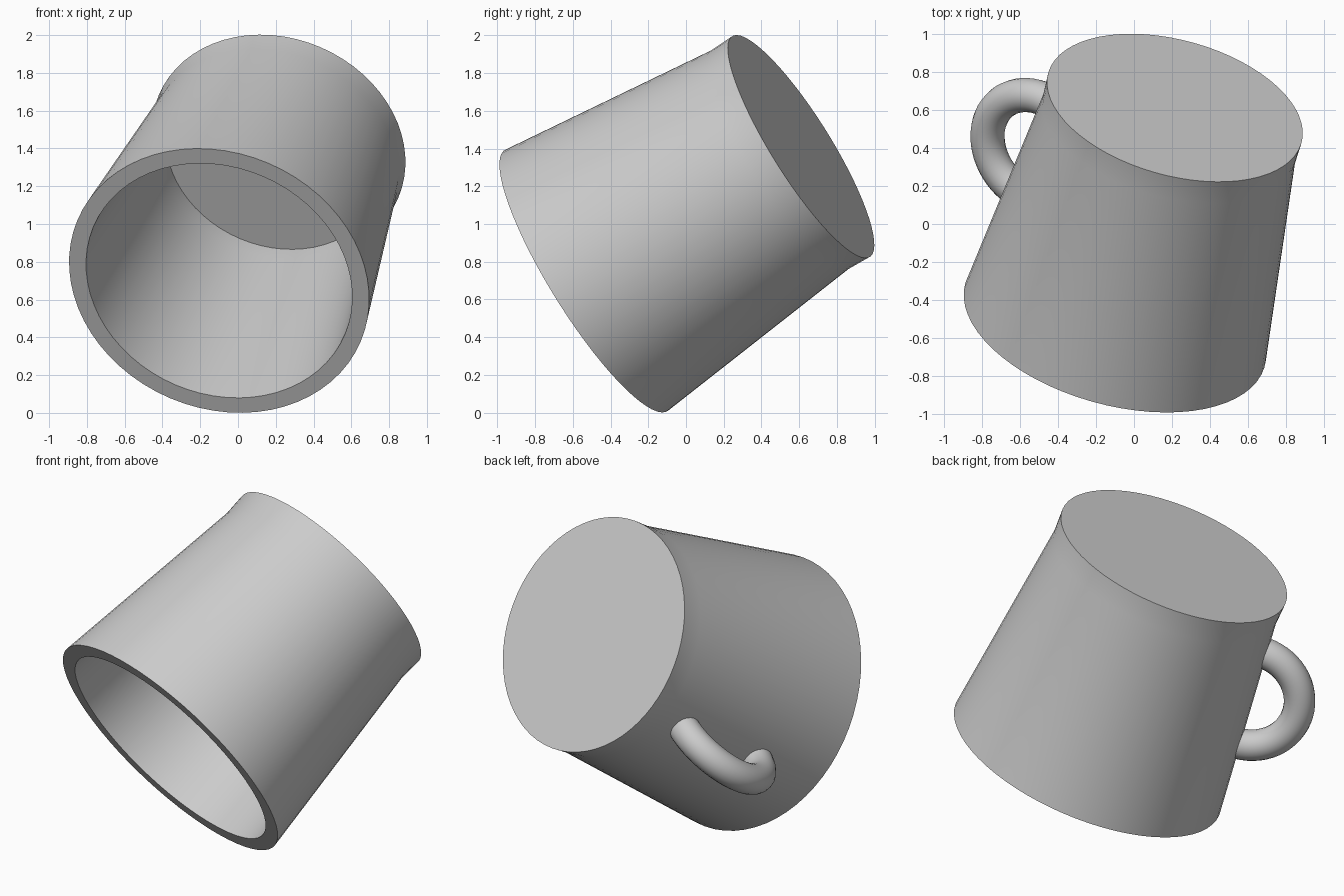
import bpy, bmesh, math
from mathutils import Matrix, Vector

if "Cube" in bpy.data.objects:
    bpy.data.objects.remove(bpy.data.objects["Cube"])

# Mug frame: local z runs from the open rim to the base, local x points to the handle
rim = Vector((-0.10, -0.53, 0.70))
n = Vector((0.228, 0.826, 0.515)).normalized()
u = Vector((-0.831, 0.441, -0.340))
u = (u - n * u.dot(n)).normalized()
m = n.cross(u)
frame = Matrix.Translation(rim) @ Matrix((u, m, n)).transposed().to_4x4()


def skin(name, rings, close_ends):
    """Bridge equal rings of points into a smooth-shaded tube."""
    bm = bmesh.new()
    loops = [[bm.verts.new(p) for p in ring] for ring in rings]
    k = len(loops[0])
    for a, b in zip(loops, loops[1:]):
        for i in range(k):
            j = (i + 1) % k
            bm.faces.new((a[i], a[j], b[j], b[i]))
    if close_ends:
        bm.faces.new(loops[0])
        bm.faces.new(loops[-1])
    bmesh.ops.recalc_face_normals(bm, faces=bm.faces)
    me = bpy.data.meshes.new(name)
    bm.to_mesh(me)
    bm.free()
    ob = bpy.data.objects.new(name, me)
    bpy.context.collection.objects.link(ob)
    ob.matrix_world = frame
    bpy.ops.object.select_all(action='DESELECT')
    ob.select_set(True)
    bpy.context.view_layer.objects.active = ob
    bpy.ops.object.shade_smooth_by_angle(angle=math.radians(30))
    return ob


def circle(r, z, sides=64):
    return [(r * math.cos(2 * math.pi * i / sides),
             r * math.sin(2 * math.pi * i / sides), z) for i in range(sides)]


# Cup: inner floor, inner wall, flat rim, tapered outer wall, straight foot, base
profile = [(0.60, 1.32), (0.602, 1.23), (0.724, 0), (0.816, 0),
           (0.685, 1.24), (0.69, 1.38)]
skin("cup", [circle(r, z) for r, z in profile], True)

# Handle: round tube swept along an arc, its ends buried in the wall
centre_r, centre_z, arc_r, tube_r = 0.706, 0.75, 0.295, 0.09
start, end, steps = math.radians(-87), math.radians(99), 32
rings = []
for s in range(steps + 1):
    a = start + (end - start) * s / steps
    ring = []
    for i in range(20):
        t = 2 * math.pi * i / 20
        d = arc_r + tube_r * math.cos(t)
        ring.append((centre_r + d * math.cos(a), tube_r * math.sin(t),
                     centre_z + d * math.sin(a)))
    rings.append(ring)
skin("handle", rings, True)
